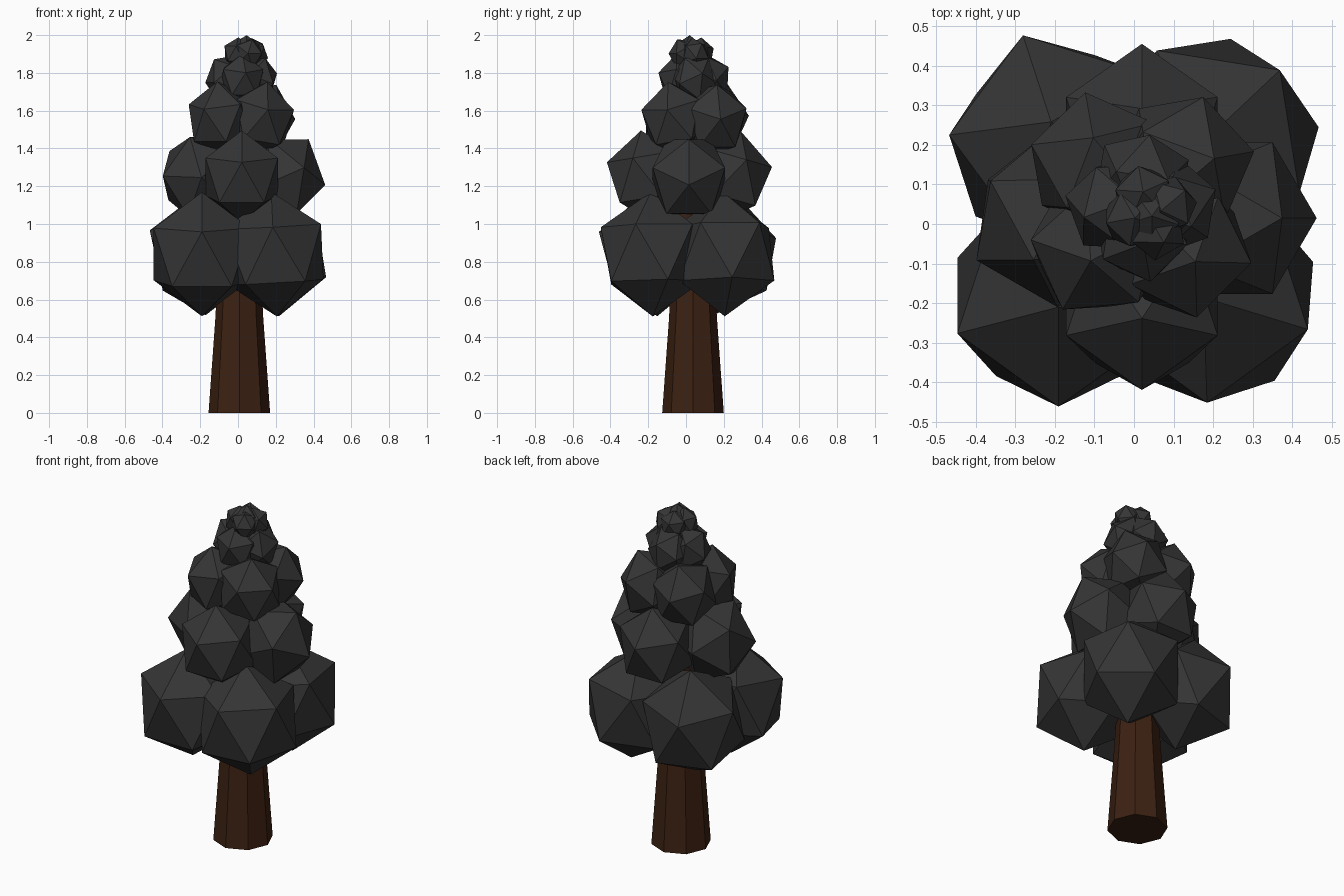
import bpy, bmesh, math
from mathutils import Vector, Matrix

if "Cube" in bpy.data.objects:
    bpy.data.objects.remove(bpy.data.objects["Cube"])


def finish(bm, name, mat):
    mesh = bpy.data.meshes.new(name)
    bm.to_mesh(mesh)
    bm.free()
    mesh.materials.append(mat)
    bpy.context.collection.objects.link(bpy.data.objects.new(name, mesh))


def material(name, color):
    m = bpy.data.materials.new(name)
    m.diffuse_color = (*color, 1)
    m.use_nodes = True
    m.node_tree.nodes["Principled BSDF"].inputs["Base Color"].default_value = m.diffuse_color
    return m


bark = material("bark", (0.045, 0.015, 0.006))
leaf = material("leaf", (0.035, 0.035, 0.035))

# Trunk: eight-sided tapered profile
bm = bmesh.new()
rings = []
for z, r in [(0, 0.163), (0.5, 0.127), (1.2, 0.09)]:
    rings.append([bm.verts.new((0.007 + r * math.cos(i * math.pi / 4),
                                0.037 + r * math.sin(i * math.pi / 4), z))
                  for i in range(8)])
for a, b in zip(rings, rings[1:]):
    for i in range(8):
        j = (i + 1) % 8
        bm.faces.new((a[i], a[j], b[j], b[i]))
bm.faces.new(rings[0][::-1])
bm.faces.new(rings[-1])
finish(bm, "trunk", bark)


# Foliage clump: icosahedron with one corner turned to a compass angle and tilt
def clump(bm, center, r, turn, tilt):
    a, e = math.radians(turn), math.radians(tilt)
    pole = Vector((math.cos(a) * math.cos(e), math.sin(a) * math.cos(e), math.sin(e)))
    m = (Matrix.Translation(center) @ Matrix.Diagonal((1, 1, 1.1, 1))
         @ pole.to_track_quat('Z', 'Y').to_matrix().to_4x4()
         @ Matrix.Rotation(math.pi / 2, 4, 'Z'))
    bmesh.ops.create_icosphere(bm, subdivisions=1, radius=r, matrix=m)


# Tiers of four clumps: axis x, axis y, height, ring radius, clump radius,
# start angle, then the corner direction of each clump
tiers = {
    "lower_foliage": (0, 0.01, 0.84, 0.27, 0.3, 45,
                      [(9, -85), (108, 15), (270, 21), (18, -87)]),
    "middle_foliage": (0.02, 0.015, 1.25, 0.22, 0.225, 0,
                       [(0, -10), (90, 12), (150, -30), (270, 18)]),
    "upper_foliage": (0.015, 0.045, 1.555, 0.15, 0.185, 45,
                      [(10, 0), (100, 5), (240, 15), (315, 75)]),
    "crown_foliage": (0.02, 0.045, 1.765, 0.07, 0.127, 0,
                      [(20, -50), (80, -35), (200, 50), (280, 15)]),
    "treetop_foliage": (0.04, 0.03, 1.9, 0.045, 0.08, 20,
                        [(40, 40), (100, 20), (190, 30), (300, 60)]),
}
for name, (x, y, z, ring, r, start, corners) in tiers.items():
    bm = bmesh.new()
    for k, (turn, tilt) in enumerate(corners):
        a = math.radians(start + 90 * k)
        clump(bm, (x + ring * math.cos(a), y + ring * math.sin(a), z), r, turn, tilt)
    if name.startswith("treetop"):
        clump(bm, (0.045, 0.02, 2 - 1.1 * r), r, 0, 90)
    finish(bm, name, leaf)
